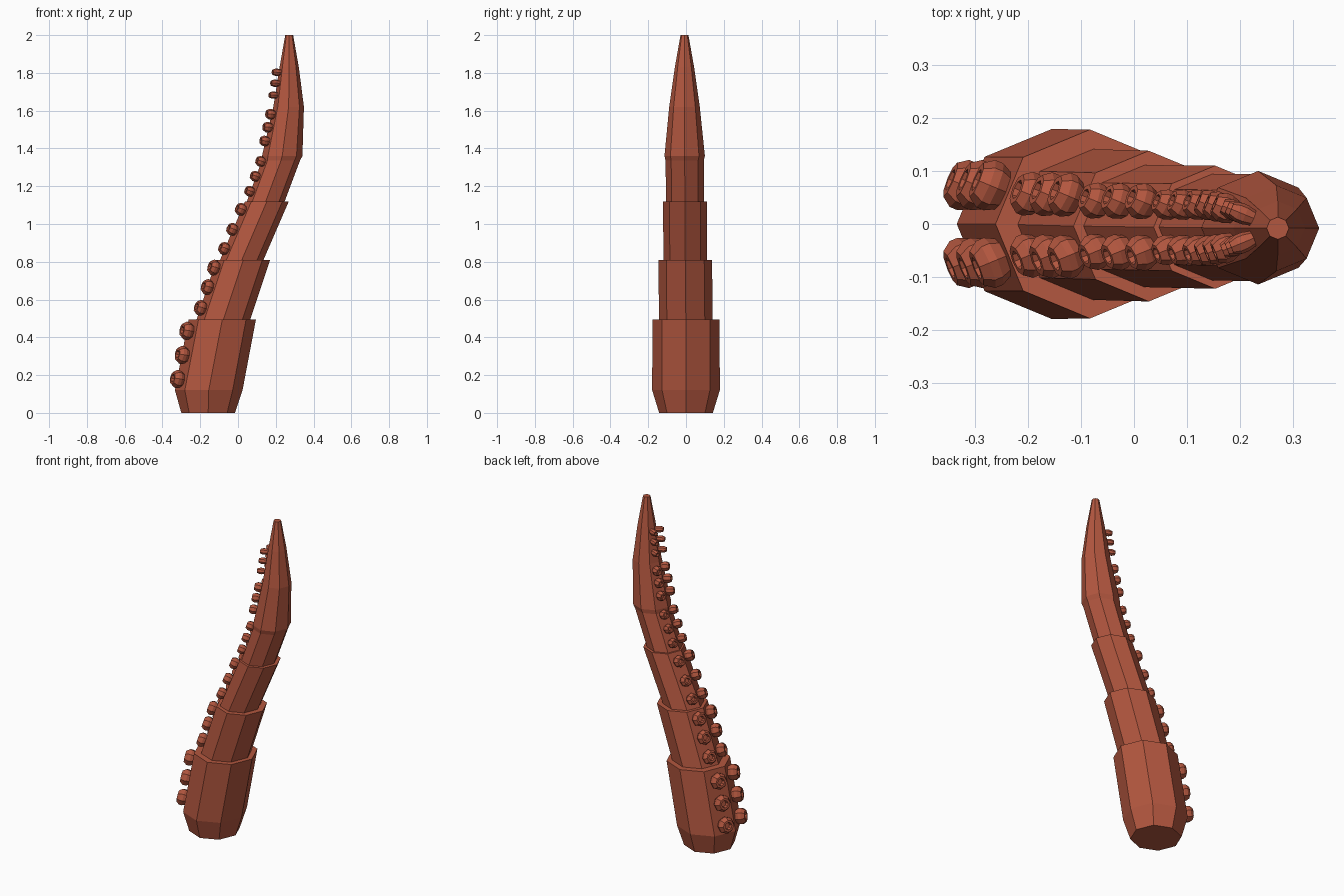
import bpy, bmesh, math
from mathutils import Vector

if "Cube" in bpy.data.objects:
    bpy.data.objects.remove(bpy.data.objects["Cube"])

mat = bpy.data.materials.new("terracotta skin")
mat.diffuse_color = (0.45, 0.095, 0.05, 1)
mat.use_nodes = True
mat.node_tree.nodes["Principled BSDF"].inputs["Base Color"].default_value = mat.diffuse_color
SIDES = 8


def make_object(name, bm):
    bmesh.ops.recalc_face_normals(bm, faces=bm.faces)
    me = bpy.data.meshes.new(name)
    bm.to_mesh(me)
    bm.free()
    me.materials.append(mat)
    ob = bpy.data.objects.new(name, me)
    bpy.context.collection.objects.link(ob)
    return ob


def loft(bm, rings):
    """Skin a list of vertex loops and cap both ends."""
    loops = [[bm.verts.new(p) for p in ring] for ring in rings]
    for a, b in zip(loops, loops[1:]):
        for i in range(len(a)):
            j = (i + 1) % len(a)
            bm.faces.new((a[i], a[j], b[j], b[i]))
    bm.faces.new(loops[0][::-1])
    bm.faces.new(loops[-1])


def circle(center, u, v, r):
    return [center + r * (math.cos(t) * u + math.sin(t) * v)
            for t in (2 * math.pi * i / SIDES for i in range(SIDES))]


# Tentacle body: stepped horizontal rings as (z, centre x, centre y, radius)
RINGS = [
    (0.00, -0.158, 0.0, 0.142), (0.12, -0.155, 0.0, 0.179),
    (0.495, -0.083, 0.0, 0.178), (0.495, -0.077, -0.001, 0.142),
    (0.81, 0.028, -0.004, 0.142), (0.81, 0.020, -0.004, 0.115),
    (1.12, 0.153, -0.006, 0.116), (1.12, 0.147, -0.006, 0.100),
    (1.335, 0.227, -0.007, 0.101), (1.36, 0.234, -0.007, 0.107),
    (1.62, 0.268, -0.008, 0.081), (1.83, 0.271, -0.008, 0.051),
    (2.00, 0.271, -0.008, 0.021),
]
X, Y, Z = Vector((1, 0, 0)), Vector((0, 1, 0)), Vector((0, 0, 1))
bm = bmesh.new()
loft(bm, [circle(Vector((x, y, z)), X, Y, r) for z, x, y, r in RINGS])
make_object("tentacle_body", bm)


def body_at(z):
    """Centre, radius and lean of the body at a height."""
    for a, b in zip(RINGS, RINGS[1:]):
        if a[0] <= z <= b[0] and b[0] > a[0]:
            t = (z - a[0]) / (b[0] - a[0])
            m = [p + (q - p) * t for p, q in zip(a, b)]
            return Vector((m[1], m[2], z)), m[3], (b[1] - a[1]) / (b[0] - a[0])


# Suckers: groups of three per segment as (heights, radius, length)
GROUPS = [
    ((0.175, 0.302, 0.43), 0.048, 0.054),
    ((0.55, 0.66, 0.763), 0.042, 0.046),
    ((0.863, 0.964, 1.07), 0.034, 0.044),
    ((1.167, 1.246, 1.325), 0.028, 0.042),
    ((1.437, 1.51, 1.579), 0.028, 0.042),
    ((1.682, 1.745, 1.803), 0.019, 0.044),
]
# barrel with a recessed cup: (radius factor, length factor)
PROFILE = [(0.75, -0.4), (0.8, 0.0), (1.0, 0.35), (1.0, 0.65),
           (0.72, 1.0), (0.45, 1.0), (0.36, 0.65)]

for side, label in ((1, "back"), (-1, "front")):
    bm = bmesh.new()
    for heights, radius, length in GROUPS:
        for z in heights:
            c, r, lean = body_at(z)
            ang = math.radians(180 - 22.5 * side)
            out = Vector((math.cos(ang), math.sin(ang), 0))
            base = c + out * r * math.cos(math.pi / SIDES)
            axis = (out + Z * lean * 0.9).normalized()
            u = axis.cross(Z).normalized()
            v = axis.cross(u)
            loft(bm, [circle(base + axis * length * h, u, v, radius * k)
                      for k, h in PROFILE])
    make_object("suckers_" + label, bm)
